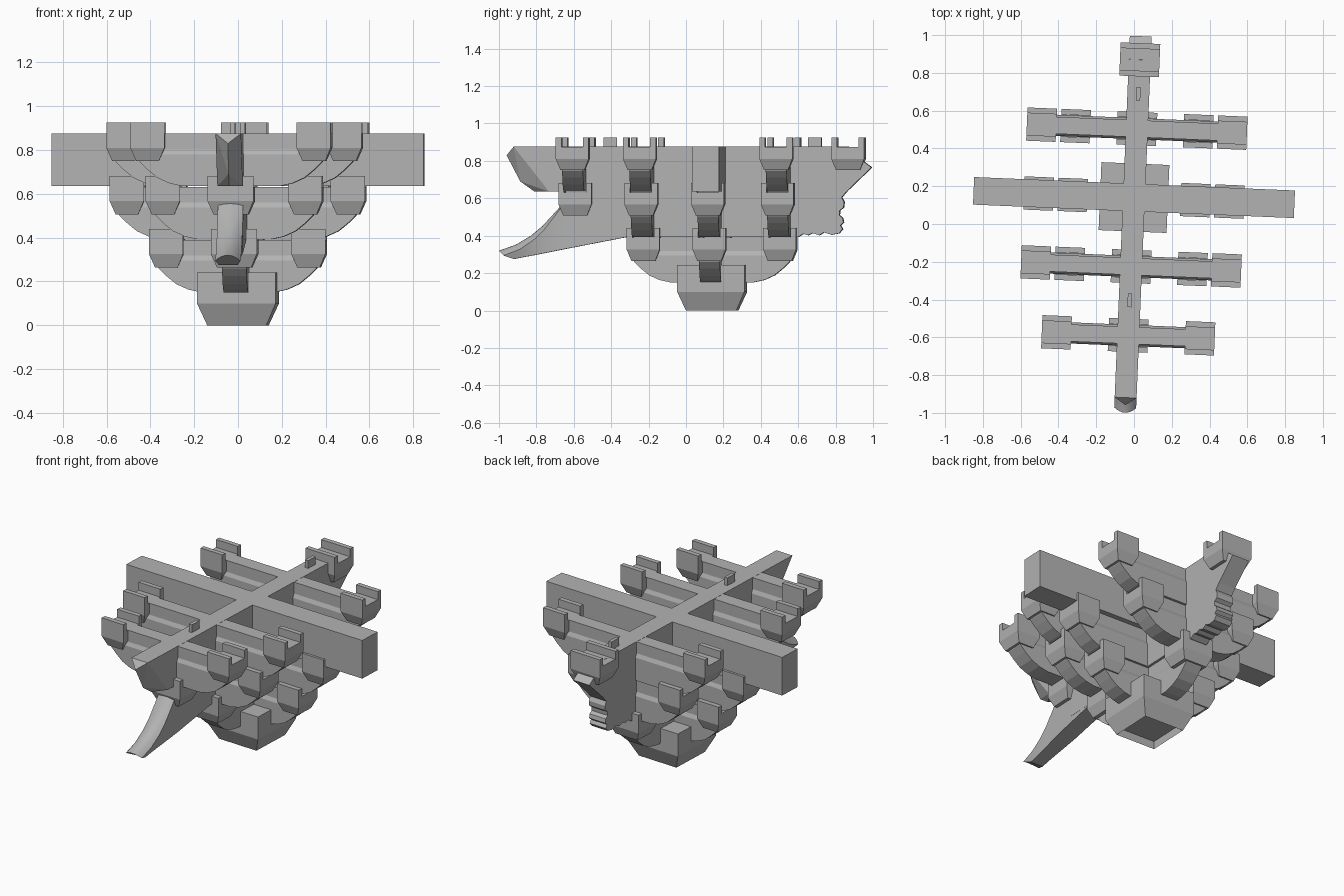
import bpy, bmesh, math
from mathutils import Matrix, Vector

cube = bpy.data.objects.get("Cube")
if cube:
    bpy.data.objects.remove(cube, do_unlink=True)

mat = bpy.data.materials.new("plain_grey")
mat.use_nodes = True
GREY = (0.45, 0.45, 0.45, 1)
mat.diffuse_color = GREY
mat.node_tree.nodes["Principled BSDF"].inputs["Base Color"].default_value = GREY

# The whole bracket set is turned slightly about its crossing point
PLACE = Matrix.Translation((0, 0.14, 0)) @ Matrix.Rotation(math.radians(-2.4), 4, 'Z')
PLATE = 0.058            # half thickness of the long plate
TIERS = (0.15, 0.392, 0.635)
TOP = 0.876
STEP = 0.365             # spacing of the cross rows


def finish(name, bm, smooth=False):
    bmesh.ops.recalc_face_normals(bm, faces=bm.faces)
    bm.transform(PLACE)
    mesh = bpy.data.meshes.new(name)
    bm.to_mesh(mesh)
    bm.free()
    mesh.materials.append(mat)
    if smooth:
        mesh.shade_smooth()
        mesh.set_sharp_from_angle(angle=math.radians(30))
    obj = bpy.data.objects.new(name, mesh)
    bpy.context.collection.objects.link(obj)
    return obj


def add_prism(bm, outline, axis, lo, hi, origin=(0, 0, 0)):
    """Extrude a closed outline; axis x/y: (length, z), axis 's': (y, z) along x."""
    def point(u, z, t):
        p = (u, t, z) if axis == 'x' else (t, u, z)
        return Vector(p) + Vector(origin)
    a = [bm.verts.new(point(u, z, lo)) for u, z in outline]
    b = [bm.verts.new(point(u, z, hi)) for u, z in outline]
    bm.faces.new(a)
    bm.faces.new(b[::-1])
    for i in range(len(a)):
        j = (i + 1) % len(a)
        bm.faces.new((a[i], a[j], b[j], b[i]))


def box(name, x0, x1, y0, y1, z0, z1):
    bm = bmesh.new()
    add_prism(bm, [(x0, z0), (x1, z0), (x1, z1), (x0, z1)], 'x', y0, y1)
    return finish(name, bm)


def bearing_block(name, x, y, z, half_x=0.078):
    """Flared block with a groove along x; z is the base of its tier."""
    h, foot, lip = 0.088, 0.064, 0.058
    zs = (z + 0.115, z + 0.175, z + 0.24, z + 0.29)
    bm = bmesh.new()
    rings = []
    for hx, hy, zz in ((half_x - 0.026, foot, zs[0]), (half_x, h, zs[1]), (half_x, h, zs[2])):
        rings.append([bm.verts.new((x + sx * hx, y + sy * hy, zz))
                      for sx, sy in ((-1, -1), (1, -1), (1, 1), (-1, 1))])
    for low, high in zip(rings, rings[1:]):
        for i in range(4):
            j = (i + 1) % 4
            bm.faces.new((low[i], low[j], high[j], high[i]))
    bm.faces.new(rings[0][::-1])
    bm.faces.new(rings[-1])
    for y0, y1 in ((-h, -lip), (lip, h)):
        add_prism(bm, [(y0, zs[2]), (y1, zs[2]), (y1, zs[3]), (y0, zs[3])],
                  'y', -half_x, half_x, (x, y, 0))
    return finish(name, bm)


def bracket_arm(name, axis, z, length, row=0.0):
    """Boat shaped arm with a thinner web along its top."""
    end = [(0.21, 0), (0.15, 0.013), (0.095, 0.038), (0.05, 0.075), (0.015, 0.11), (0, 0.145)]
    right = [(length - d, z + h) for d, h in end]
    outline = right + [(-u, zz) for u, zz in reversed(right)]
    origin = (0, row, 0)
    bm = bmesh.new()
    add_prism(bm, outline, axis, -0.056, 0.056, origin)
    section = [(-0.056, 0.145), (0.056, 0.145), (0.045, 0.168),
               (0.045, 0.24), (-0.045, 0.24), (-0.045, 0.168)]
    section = [(u, z + h) for u, h in section]
    other = 'y' if axis == 'x' else 'x'
    reach = length - 0.06
    add_prism(bm, section, other, -reach, reach, origin)
    return finish(name, bm)


def cross_arm(label, tier, row, length):
    z = TIERS[tier]
    bracket_arm(label + "_arm", 'x', z, length, row)
    for side, sx in (("left", 1), ("right", -1)):
        bearing_block(f"{label}_{side}_block", sx * (length - 0.05), row, z)


# Base block with a small socket underneath
bm = bmesh.new()
rings = []
for half, z in ((0.135, 0), (0.18, 0.1), (0.18, 0.242)):
    rings.append([bm.verts.new((sx * half, sy * half, z))
                  for sx, sy in ((-1, -1), (1, -1), (1, 1), (-1, 1))])
for low, high in zip(rings, rings[1:]):
    for i in range(4):
        bm.faces.new((low[i], low[(i + 1) % 4], high[(i + 1) % 4], high[i]))
bottom = bm.faces.new(rings[0][::-1])
bm.faces.new(rings[-1])
bmesh.ops.inset_region(bm, faces=[bottom], thickness=0.115)
socket = bmesh.ops.extrude_discrete_faces(bm, faces=[bottom])["faces"][0]
bmesh.ops.translate(bm, verts=socket.verts, vec=(0, 0, 0.05))
finish("base_block", bm)

# Cross arms, from the lowest tier to the highest
SHORT, MIDDLE, LONG = 0.375, 0.43, 0.555
cross_arm("lower_centre", 0, 0, SHORT)
cross_arm("middle_centre", 1, 0, LONG)
for label, row in (("front", -STEP), ("back", STEP)):
    cross_arm("middle_" + label, 1, row, SHORT)
    cross_arm("upper_" + label, 2, row, LONG)
    bearing_block(f"lower_{label}_plate_block", 0, row, TIERS[0], 0.105)
cross_arm("upper_outer_front", 2, -2 * STEP, MIDDLE)

# Lengthwise arm and the blocks on the plate
bracket_arm("lower_long_arm", 'y', TIERS[0], MIDDLE)
bearing_block("beak_block", 0, -2 * STEP, TIERS[1], 0.105)
bearing_block("tail_block", 0, 2 * STEP, TIERS[2], 0.105)

# Cross beam
box("cross_beam", -0.85, 0.85, -0.073, 0.073, TIERS[2], TOP)

# Long plate with a scalloped tail
tail = [(0.46, 0.392), (0.49, 0.41), (0.515, 0.402), (0.54, 0.414), (0.575, 0.402),
        (0.60, 0.418), (0.64, 0.405), (0.68, 0.412), (0.70, 0.435), (0.688, 0.455),
        (0.705, 0.47), (0.70, 0.495), (0.682, 0.51), (0.685, 0.535), (0.705, 0.55),
        (0.708, 0.58), (0.695, 0.605), (0.725, 0.64), (0.855, 0.765), (0.80, 0.805),
        (0.78, 0.81), (0.73, TOP)]
front = [(-1.06, TOP), (-0.87, TIERS[2]), (-0.66, TIERS[2]), (-0.66, 0.392)]
bm = bmesh.new()
add_prism(bm, tail + front, 'y', -PLATE, PLATE)
finish("long_plate", bm)

# Pointed head of the plate
bm = bmesh.new()
for s in (-PLATE, PLATE):
    bm.verts.new((s, -1.06, TOP))
    bm.verts.new((s, -0.87, TIERS[2]))
for y, z in ((-1.10, 0.83), (-1.027, 0.69), (-0.95, TIERS[2])):
    bm.verts.new((0, y, z))
bmesh.ops.convex_hull(bm, input=bm.verts)
finish("plate_head", bm)

# Drooping beak: top y, top z, bottom y, bottom z, crown height
stations = [(-0.46, 0.57, -0.46, 0.392, 0), (-0.80, 0.57, -0.78, 0.33, 0.004),
            (-0.85, 0.515, -0.84, 0.318, 0.01), (-0.91, 0.45, -0.89, 0.308, 0.015),
            (-0.97, 0.4, -0.94, 0.298, 0.02), (-1.05, 0.352, -1.0, 0.287, 0.024),
            (-1.14, 0.32, -1.06, 0.275, 0.026)]
bm = bmesh.new()
rings = []
for yt, zt, yb, zb, crown in stations:
    ring = []
    for i in range(9):
        t = i / 4 - 1
        ring.append(bm.verts.new((t * PLATE, yt + crown * t * t, zt - crown * t * t)))
    ring += [bm.verts.new((s * (PLATE - crown * 0.6), yb, zb)) for s in (1, -1)]
    rings.append(ring)
for a, b in zip(rings, rings[1:]):
    for i in range(len(a)):
        j = (i + 1) % len(a)
        bm.faces.new((a[i], a[j], b[j], b[i]))
bm.faces.new(rings[0])
bm.faces.new(rings[-1][::-1])
finish("beak", bm, smooth=True)

# Pegs on top of the plate
for label, y in (("front", -0.545), ("back", 0.55)):
    box(label + "_peg", -0.011, 0.011, y - 0.036, y + 0.036, TOP - 0.01, 0.925)
